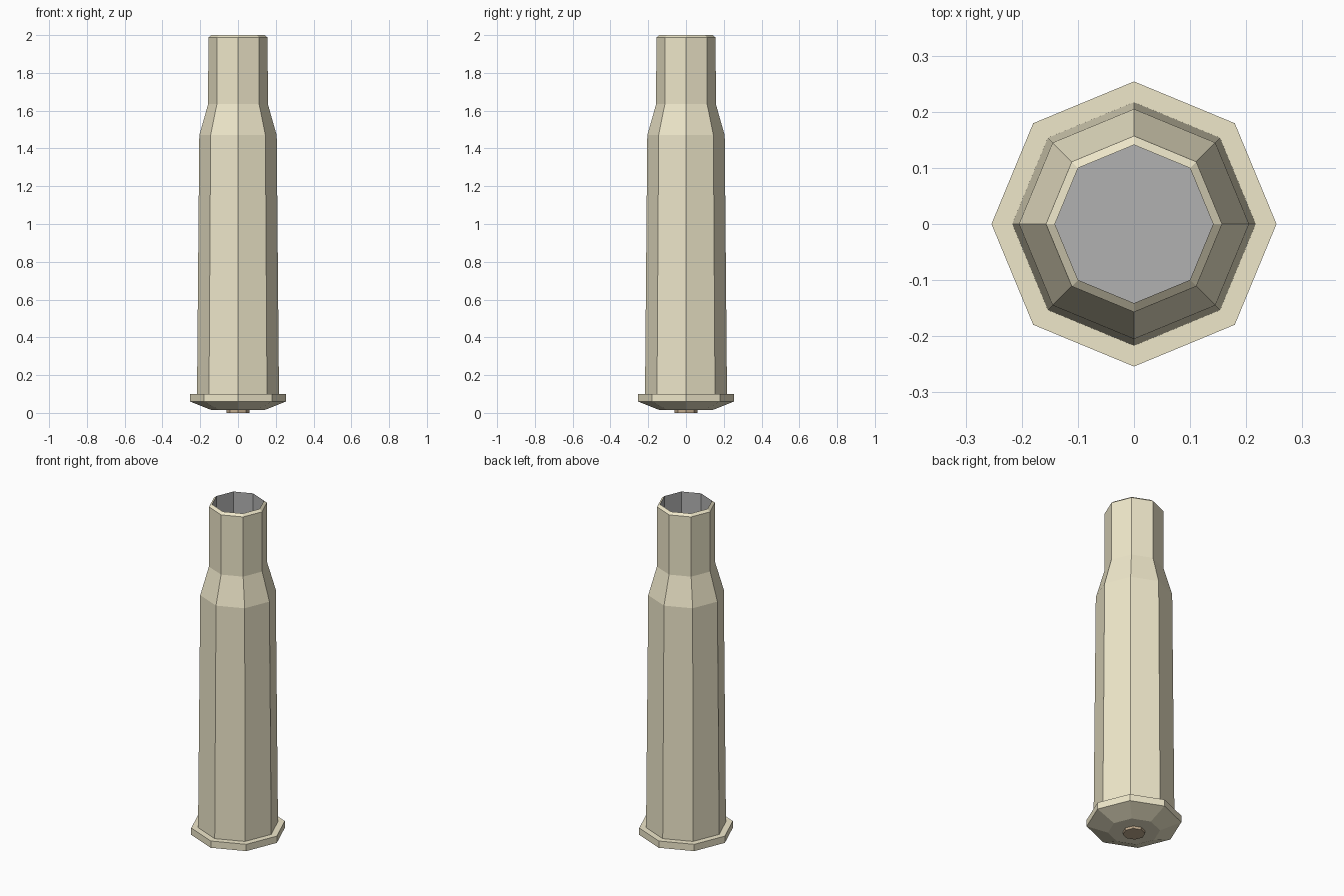
import bpy, bmesh
from math import cos, sin, pi

if "Cube" in bpy.data.objects:
    bpy.data.objects.remove(bpy.data.objects["Cube"])

SIDES = 8


def material(name, color):
    m = bpy.data.materials.new(name)
    m.diffuse_color = (*color, 1)
    m.use_nodes = True
    m.node_tree.nodes["Principled BSDF"].inputs["Base Color"].default_value = m.diffuse_color
    return m


def lathe(name, profile, mats, cap_start=False, cap_end=False, inner_from=None):
    """Revolve (radius, z) points into a faceted solid; bands from inner_from on use mats[1]."""
    bm = bmesh.new()
    rings = [[bm.verts.new((r * cos(2 * pi * i / SIDES), r * sin(2 * pi * i / SIDES), z))
              for i in range(SIDES)] for r, z in profile]
    for k, (a, b) in enumerate(zip(rings, rings[1:])):
        for i in range(SIDES):
            j = (i + 1) % SIDES
            f = bm.faces.new((a[i], a[j], b[j], b[i]))
            f.material_index = int(inner_from is not None and k >= inner_from)
    if cap_start:
        bm.faces.new(rings[0][::-1])
    if cap_end:
        f = bm.faces.new(rings[-1])
        f.material_index = int(inner_from is not None)
    mesh = bpy.data.meshes.new(name)
    bm.to_mesh(mesh)
    bm.free()
    for m in mats:
        mesh.materials.append(m)
    ob = bpy.data.objects.new(name, mesh)
    bpy.context.collection.objects.link(ob)
    return ob


brass = material("brass", (0.86, 0.80, 0.59))
copper = material("copper", (0.55, 0.42, 0.28))
dark = material("dark_inside", (0.44, 0.44, 0.44))

# Casing: base, rim, tapered body, shoulder, neck, lip and hollow mouth
lathe("casing", [(0.14, 0.015), (0.254, 0.06), (0.254, 0.10), (0.217, 0.10),
                 (0.205, 1.47), (0.158, 1.635), (0.157, 1.987), (0.141, 2.0),
                 (0.141, 1.60)],
      [brass, dark], cap_start=True, cap_end=True, inner_from=7)

# Primer in the base
lathe("primer", [(0.06, 0.0), (0.06, 0.02)], [copper], cap_start=True, cap_end=True)
